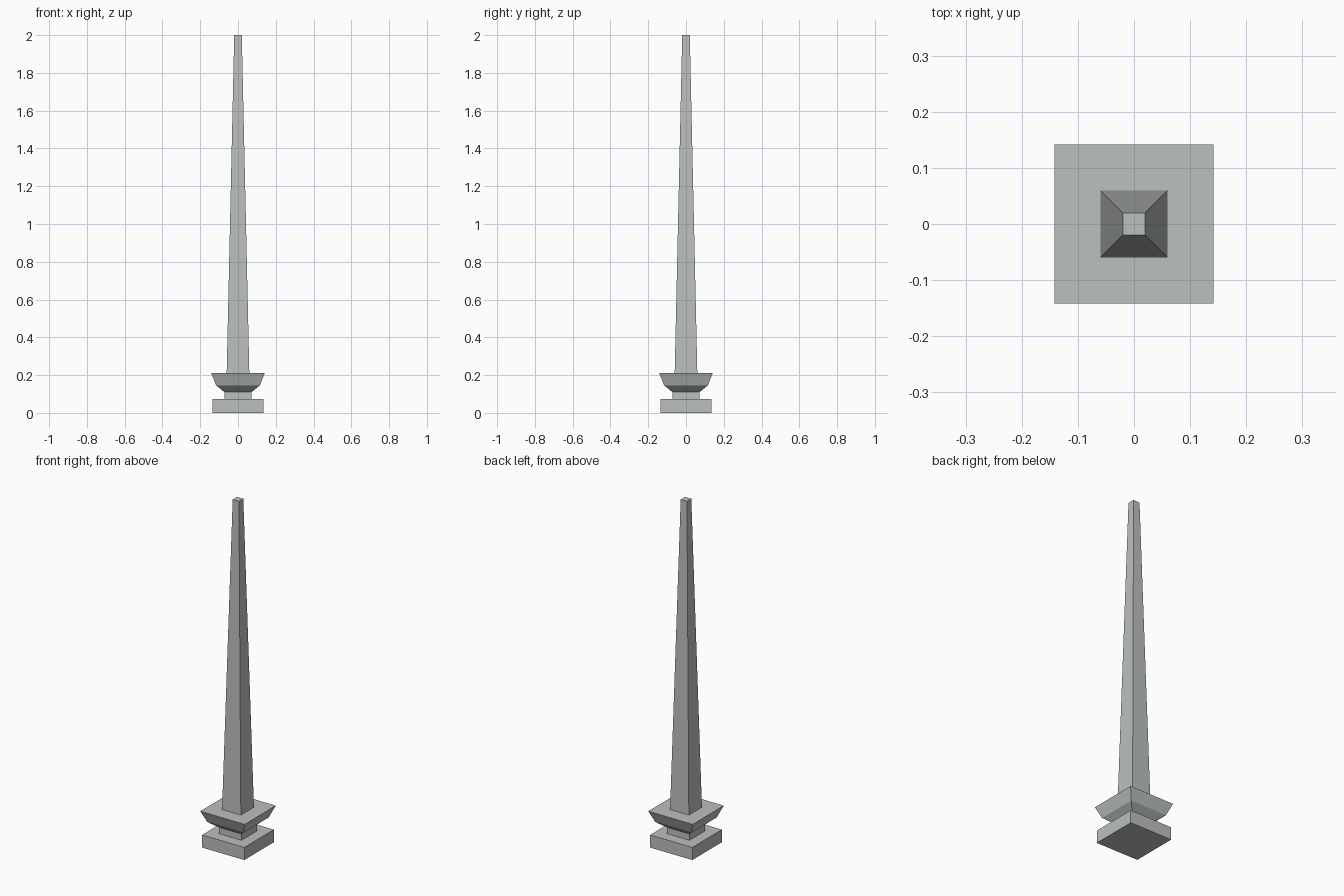
import bpy
import bmesh

cube = bpy.data.objects.get("Cube")
if cube:
    bpy.data.objects.remove(cube, do_unlink=True)

stone = bpy.data.materials.new("pale_grey_stone")
stone.use_nodes = True
colour = (0.50, 0.53, 0.51, 1)
stone.diffuse_color = colour
stone.node_tree.nodes["Principled BSDF"].inputs["Base Color"].default_value = colour


def square_loft(name, sections):
    """Closed solid through square sections given as (half width, height)."""
    bm = bmesh.new()
    rings = [[bm.verts.new((sx * h, sy * h, z))
              for sx, sy in ((-1, -1), (1, -1), (1, 1), (-1, 1))]
             for h, z in sections]
    for low, high in zip(rings, rings[1:]):
        for i in range(4):
            j = (i + 1) % 4
            bm.faces.new((low[i], low[j], high[j], high[i]))
    bm.faces.new(rings[0][::-1])
    bm.faces.new(rings[-1])
    bmesh.ops.recalc_face_normals(bm, faces=bm.faces)
    mesh = bpy.data.meshes.new(name)
    bm.to_mesh(mesh)
    bm.free()
    mesh.materials.append(stone)
    obj = bpy.data.objects.new(name, mesh)
    bpy.context.collection.objects.link(obj)
    return obj


# Square plinth at the ground
square_loft("plinth", [(0.135, 0), (0.135, 0.073)])
# Narrow neck flaring into the cornice
square_loft("neck_and_cornice",
            [(0.072, 0.073), (0.072, 0.11), (0.116, 0.146), (0.142, 0.211)])
# Tall tapering shaft with a flat tip
square_loft("shaft", [(0.06, 0.211), (0.02, 2.0)])
